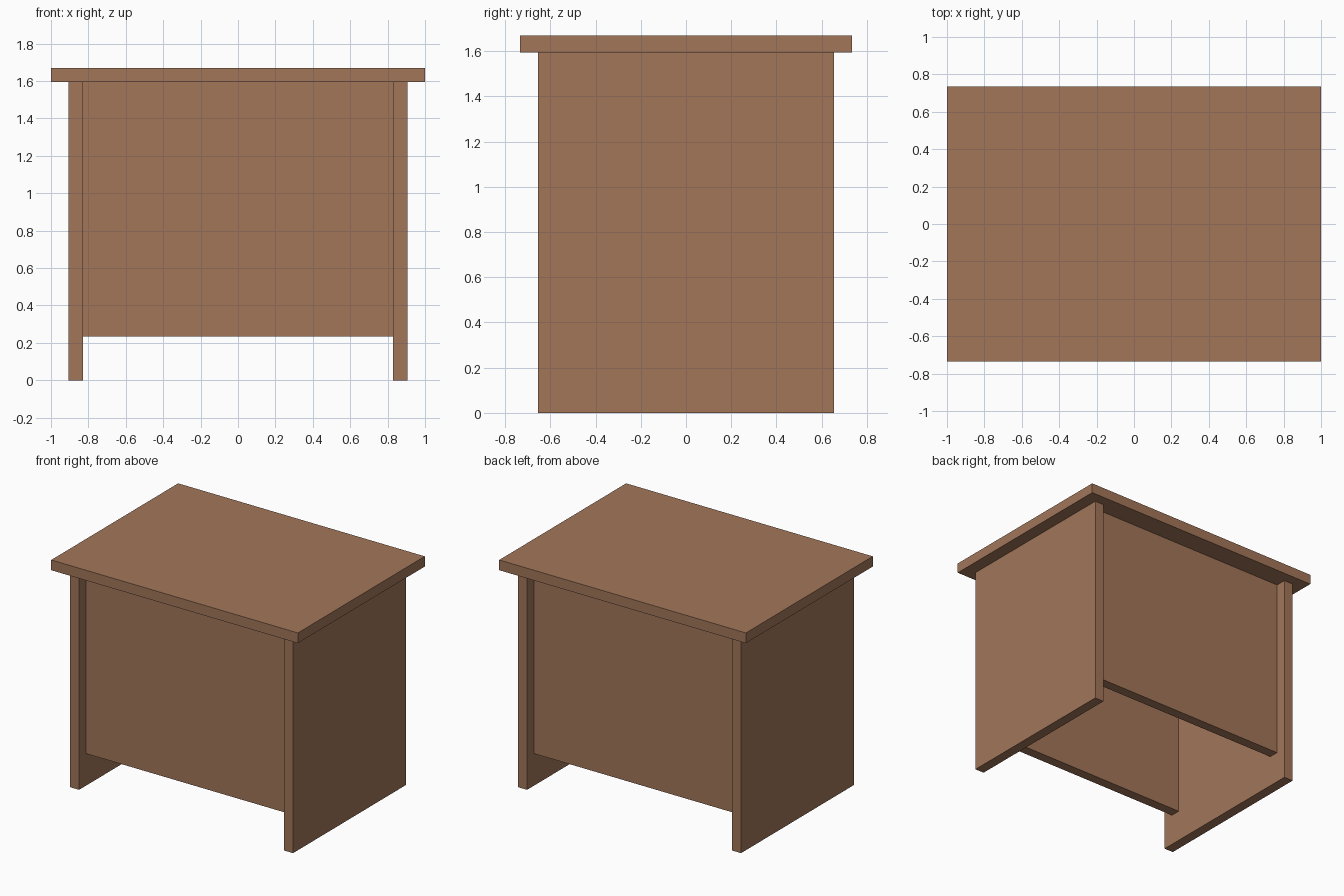
import bpy
import bmesh
from mathutils import Matrix, Vector

default = bpy.data.objects.get("Cube")
if default:
    bpy.data.objects.remove(default, do_unlink=True)

# One wood colour throughout
wood = bpy.data.materials.new("brown_wood")
wood.use_nodes = True
colour = (0.36, 0.18, 0.10, 1)
wood.diffuse_color = colour
wood.node_tree.nodes["Principled BSDF"].inputs["Base Color"].default_value = colour


def board(name, low, high):
    """Box board spanning two opposite corners."""
    low, high = Vector(low), Vector(high)
    bm = bmesh.new()
    bmesh.ops.create_cube(bm, size=1, matrix=Matrix.Diagonal((*(high - low), 1)))
    mesh = bpy.data.meshes.new(name)
    bm.to_mesh(mesh)
    bm.free()
    mesh.materials.append(wood)
    obj = bpy.data.objects.new(name, mesh)
    obj.location = (low + high) / 2
    bpy.context.collection.objects.link(obj)
    return obj


thick = 0.075
height = 1.67
under_top = height - thick
side_in, side_out = 0.83, 0.905
depth = 0.655
inset = 0.08
panel_bottom = 0.235

# Overhanging top
board("table_top", (-1, -0.735, under_top), (1, 0.735, height))

# Full-height side boards
for name, s in (("left_side", 1), ("right_side", -1)):
    xs = sorted((s * side_in, s * side_out))
    board(name, (xs[0], -depth, 0), (xs[1], depth, under_top))

# Recessed panels raised off the floor
for name, s in (("front_panel", -1), ("back_panel", 1)):
    ys = sorted((s * (depth - inset), s * (depth - inset - thick)))
    board(name, (-side_in, ys[0], panel_bottom), (side_in, ys[1], under_top))
